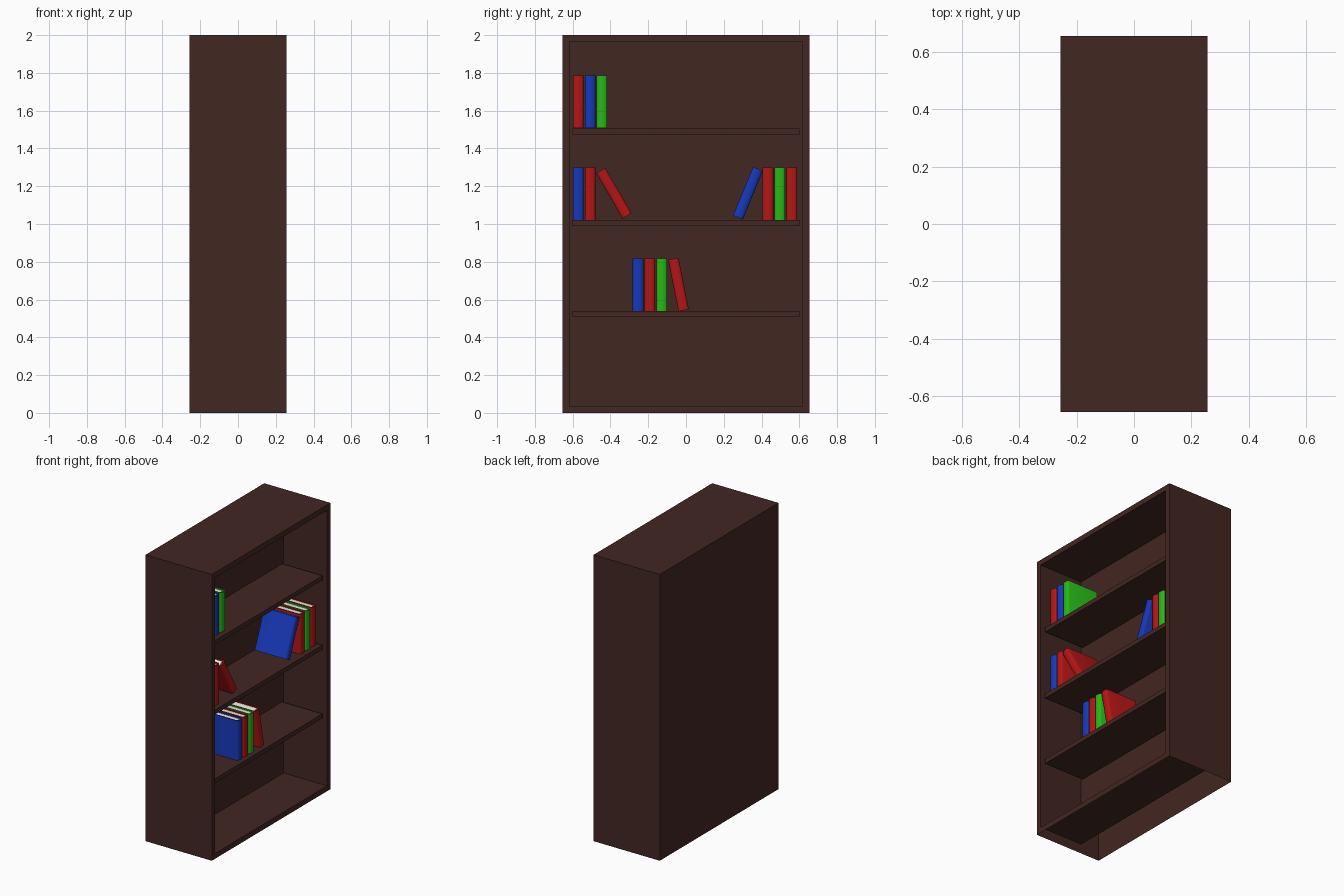
import bpy, bmesh
from math import sin, cos, pi, radians
from mathutils import Matrix

if "Cube" in bpy.data.objects:
    bpy.data.objects.remove(bpy.data.objects["Cube"])


def material(name, rgb):
    m = bpy.data.materials.new(name)
    m.diffuse_color = (*rgb, 1)
    m.use_nodes = True
    m.node_tree.nodes["Principled BSDF"].inputs["Base Color"].default_value = m.diffuse_color
    return m


WOOD = material("dark_wood", (0.055, 0.02, 0.016))
PAPER = material("paper", (0.8, 0.78, 0.72))
COLOURS = {
    "red": material("red_cover", (0.45, 0.008, 0.008)),
    "blue": material("blue_cover", (0.008, 0.04, 0.48)),
    "green": material("green_cover", (0.02, 0.48, 0.008)),
}


def finish(bm, name, mats):
    me = bpy.data.meshes.new(name)
    bm.to_mesh(me)
    bm.free()
    for m in mats:
        me.materials.append(m)
    ob = bpy.data.objects.new(name, me)
    bpy.context.collection.objects.link(ob)
    return ob


def add_box(bm, lo, hi):
    size = [b - a for a, b in zip(lo, hi)]
    mid = [(a + b) / 2 for a, b in zip(lo, hi)]
    mat = Matrix.Translation(mid) @ Matrix.Diagonal((*size, 1))
    return bmesh.ops.create_cube(bm, size=1, matrix=mat)["verts"]


# Case: outer shell open underneath, with a niche pushed in from the +x side
NICHE_BACK = -0.08
bm = bmesh.new()
add_box(bm, (-0.256, -0.655, 0), (0.256, 0.655, 2))
bm.normal_update()
front = [f for f in bm.faces if f.normal.x > 0.9]
bottom = [f for f in bm.faces if f.normal.z < -0.9]
bmesh.ops.inset_region(bm, faces=front, thickness=0.053)
niche = bmesh.ops.extrude_discrete_faces(bm, faces=front)["faces"]
for v in niche[0].verts:
    v.co.x = NICHE_BACK
bmesh.ops.delete(bm, geom=bottom, context="FACES_ONLY")
finish(bm, "case", [WOOD])

# Shelves
for i, top in enumerate((0.54, 1.02, 1.505)):
    bm = bmesh.new()
    add_box(bm, (NICHE_BACK, -0.602, top - 0.031), (0.232, 0.602, top))
    finish(bm, f"shelf_{i + 1}", [WOOD])

# Book: U-shaped cover with rounded spine, plus a page block
T, H, BACK, FRONT, COVER = 0.056, 0.277, -0.045, 0.2, 0.007


def book(name, colour, y, z, lean=0):
    bm = bmesh.new()
    n, bulge = 8, 0.014
    outer, inner = [(BACK, -T / 2)], [(BACK, -T / 2 + COVER)]
    for i in range(n + 1):
        a = -pi / 2 + pi * i / n
        outer.append((FRONT - bulge + bulge * cos(a), T / 2 * sin(a)))
        inner.append((FRONT - bulge - COVER + bulge * cos(a), (T / 2 - COVER) * sin(a)))
    outer.append((BACK, T / 2))
    inner.append((BACK, T / 2 - COVER))
    rings = [[bm.verts.new((px, py, h)) for px, py in pts]
             for pts in (outer, inner) for h in (-H / 2, H / 2)]
    ob_, ot, ib, it = rings
    for i in range(len(outer) - 1):
        for a, b in ((ob_, ot), (ot, it), (it, ib), (ib, ob_)):
            bm.faces.new((a[i], a[i + 1], b[i + 1], b[i]))
    for i in (0, -1):
        bm.faces.new((ob_[i], ot[i], it[i], ib[i]))
    pages = add_box(bm, (BACK + 0.008, -T / 2 + COVER, -H / 2 + 0.008),
                    (FRONT - bulge - COVER, T / 2 - COVER, H / 2 - 0.008))
    for f in {f for v in pages for f in v.link_faces}:
        f.material_index = 1
    bmesh.ops.recalc_face_normals(bm, faces=bm.faces[:])
    ob = finish(bm, name, [COLOURS[colour], PAPER])
    ob.location = (0, y, z)
    ob.rotation_euler.x = radians(lean)
    bpy.ops.object.select_all(action="DESELECT")
    ob.select_set(True)
    bpy.context.view_layer.objects.active = ob
    bpy.ops.object.shade_smooth_by_angle(angle=radians(50))


# Upright rows: first centre y, shelf top, colours
ROWS = {
    "top": (-0.571, 1.508, "red blue green"),
    "middle_left": (-0.571, 1.021, "blue red"),
    "middle_right": (0.434, 1.021, "red green red"),
    "lower": (-0.254, 0.54, "blue red green"),
}
for row, (y0, z0, colours) in ROWS.items():
    for i, c in enumerate(colours.split()):
        book(f"{row}_book_{i + 1}", c, y0 + 0.063 * i, z0 + H / 2)

# Leaning books
book("middle_left_leaning_book", "red", -0.382, 1.163, 30)
book("middle_right_leaning_book", "blue", 0.328, 1.163, -22.4)
book("lower_leaning_book", "red", -0.04, 0.68, 11.2)
